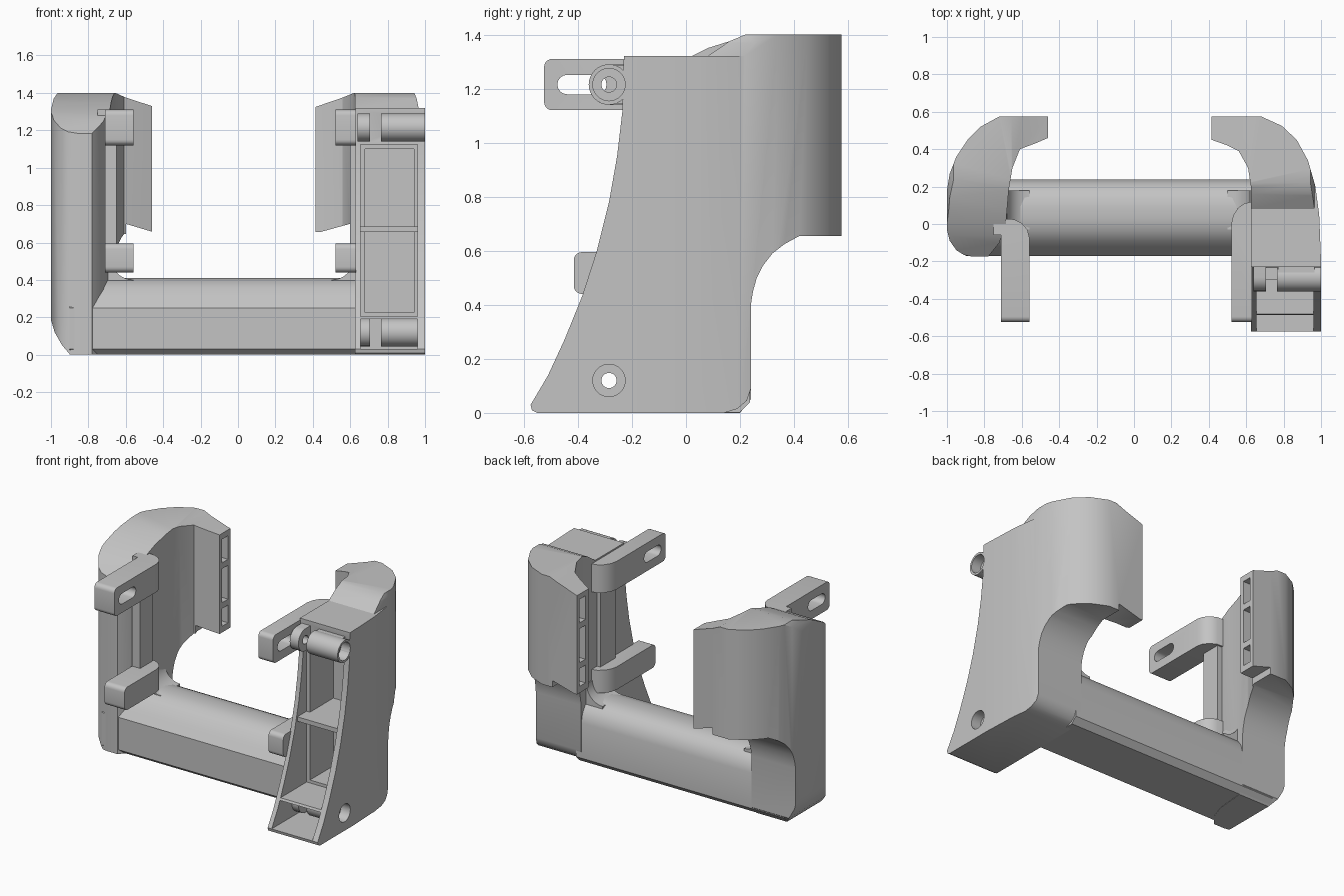
import bpy, bmesh, math

cube = bpy.data.objects.get("Cube")
if cube:
    bpy.data.objects.remove(cube, do_unlink=True)

grey = bpy.data.materials.new("plain grey")
grey.use_nodes = True
grey.diffuse_color = (0.55, 0.55, 0.55, 1)
grey.node_tree.nodes["Principled BSDF"].inputs["Base Color"].default_value = (0.55, 0.55, 0.55, 1)


def prism(name, pts, axis, lo, hi):
    """Extrude a closed profile along one axis."""
    place = {"x": lambda p, d: (d, p[0], p[1]),
             "y": lambda p, d: (p[0], d, p[1]),
             "z": lambda p, d: (p[0], p[1], d)}[axis]
    bm = bmesh.new()
    a = [bm.verts.new(place(p, lo)) for p in pts]
    b = [bm.verts.new(place(p, hi)) for p in pts]
    bm.faces.new(a)
    bm.faces.new(b)
    for i in range(len(pts)):
        j = (i + 1) % len(pts)
        bm.faces.new((a[i], a[j], b[j], b[i]))
    bmesh.ops.recalc_face_normals(bm, faces=bm.faces)
    mesh = bpy.data.meshes.new(name)
    bm.to_mesh(mesh)
    bm.free()
    mesh.materials.append(grey)
    obj = bpy.data.objects.new(name, mesh)
    bpy.context.scene.collection.objects.link(obj)
    return obj


def box(name, x, y, z):
    return prism(name, [(x[0], y[0]), (x[1], y[0]), (x[1], y[1]), (x[0], y[1])], "z", *z)


def arc(cx, cy, r, start, end, n=8):
    angles = [math.radians(start + (end - start) * i / n) for i in range(n + 1)]
    return [(cx + r * math.cos(t), cy + r * math.sin(t)) for t in angles]


def circle(cx, cy, r, n=32):
    return arc(cx, cy, r, 0, 360 * (n - 1) / n, n - 1)


def rounded(y0, y1, z0, z1, r):
    return (arc(y1 - r, z1 - r, r, 0, 90, 5) + arc(y0 + r, z1 - r, r, 90, 180, 5)
            + arc(y0 + r, z0 + r, r, 180, 270, 5) + arc(y1 - r, z0 + r, r, 270, 360, 5))


def combine(obj, tool, operation="DIFFERENCE"):
    """Bake a boolean and discard the tool."""
    mod = obj.modifiers.new("combine", "BOOLEAN")
    mod.operation, mod.object, mod.solver = operation, tool, "EXACT"
    bpy.context.view_layer.update()
    graph = bpy.context.evaluated_depsgraph_get()
    mesh = bpy.data.meshes.new_from_object(obj.evaluated_get(graph))
    obj.modifiers.clear()
    obj.data = mesh
    bpy.data.objects.remove(tool, do_unlink=True)


parts = []

# Underside of both hooks, seen from the side
under_hook = [(0.24, 0.4), (0.248, 0.45), (0.262, 0.5), (0.285, 0.545), (0.32, 0.59),
              (0.365, 0.625), (0.42, 0.655), (0.6, 0.655)]

# Plain arm with its hook
left_arm = prism("left_arm", [
    (-0.46, 0.575), (-0.72, 0.575), (-0.82, 0.52), (-0.89, 0.45), (-0.95, 0.36), (-0.985, 0.27),
    (-1, 0.18), (-1, -0.03), (-0.985, -0.09), (-0.95, -0.14), (-0.91, -0.165), (-0.86, -0.175),
    (-0.78, -0.175), (-0.72, -0.1), (-0.685, 0), (-0.67, 0.18), (-0.65, 0.3), (-0.61, 0.4),
    (-0.53, 0.43), (-0.46, 0.46)], "z", -0.1, 1.5)
combine(left_arm, prism("side_shape", [(-0.3, 0), (0.2, 0), (0.24, 0.05)] + under_hook + [
    (0.6, 1.4), (0.24, 1.4), (0.08, 1.35), (-0.06, 1.28), (-0.3, 1.08)], "x", -1.2, 0), "INTERSECT")
combine(left_arm, prism("front_shape", [
    (-0.88, -0.02), (-0.6, -0.02), (-0.6, 0.7), (-0.4, 0.64), (-0.4, 1.31), (-0.6, 1.375),
    (-0.7, 1.42), (-0.95, 1.42), (-0.985, 1.37), (-1.01, 1.27), (-1.01, 0.22), (-0.98, 0.12),
    (-0.94, 0.05)], "y", -0.8, 0.8), "INTERSECT")

# Box arm with its hook
right_arm = prism("right_arm", [
    (0.625, -0.7), (1, -0.7), (1, -0.2), (0.99, 0.05), (0.97, 0.2), (0.93, 0.34), (0.87, 0.45),
    (0.79, 0.525), (0.68, 0.575), (0.415, 0.575), (0.415, 0.45), (0.5, 0.42), (0.56, 0.39),
    (0.61, 0.3), (0.625, 0.2)], "z", -0.1, 1.5)
combine(right_arm, prism("side_shape", [
    (-0.575, 0.03), (-0.57, 0.01), (-0.55, 0), (0.14, 0), (0.19, 0.015), (0.225, 0.045),
    (0.24, 0.09)] + under_hook + [
    (0.6, 1.4), (0.22, 1.4), (0.16, 1.375), (0.08, 1.32), (-0.23, 1.32), (-0.235, 1.12),
    (-0.255, 0.95), (-0.285, 0.78), (-0.33, 0.6), (-0.385, 0.43), (-0.45, 0.27),
    (-0.51, 0.14)], "x", 0, 1.2), "INTERSECT")
combine(right_arm, prism("front_shape", [
    (0.6, -0.05), (1.1, -0.05), (1.1, 1.32), (0.965, 1.32), (0.955, 1.37), (0.935, 1.42),
    (0.67, 1.42), (0.56, 1.375), (0.4, 1.32), (0.4, 0.645), (0.6, 0.7)], "y", -0.8, 0.8), "INTERSECT")

# Open front of the box arm: shallow recesses, then the deep pocket
for z in ((0.03, 0.19), (0.205, 1.125)):
    combine(right_arm, box("recess", (0.655, 0.96), (-0.8, -0.2), z))
for z in ((0.225, 0.655), (0.685, 1.1)):
    combine(right_arm, box("pocket", (0.68, 0.94), (-0.5, 0.05), z))
parts.append(box("middle_rib", (0.65, 0.965), (-0.3, -0.15), (0.655, 0.685)))

# Hinge bosses with matching lugs and counterbored holes
hinge_y = -0.285
for level, z in (("lower", 0.12), ("upper", 1.215)):
    end = 0.97 if level == "lower" else 0.999
    boss = prism(level + "_boss", circle(hinge_y, z, 0.075), "x", 0.765, end)
    lug = prism(level + "_lug", [(-0.15, z - 0.075)] + [(-0.15, z + 0.075)]
                + arc(hinge_y, z, 0.075, 90, 270, 12), "x", 0.64, 0.705)
    web = box(level + "_boss_web", (0.77, 0.965), (hinge_y, -0.15), (z - 0.07, z + 0.07))
    for obj in (boss, lug, web, right_arm):
        combine(obj, prism("bore", circle(hinge_y, z, 0.028), "x", 0.4, 1.2))
        if obj is not lug:
            combine(obj, prism("counterbore", circle(hinge_y, z, 0.06), "x", 0.93, 1.2))
    parts += [boss, lug, web]

# Three pockets in each hook tip
for arm, x in ((left_arm, (-0.62, -0.4)), (right_arm, (0.35, 0.58))):
    for z in ((0.7, 0.82), (0.86, 1.09), (1.13, 1.29)):
        combine(arm, box("tip_pocket", x, (0.485, 0.55), z))
parts += [left_arm, right_arm]

# Cross bar
parts.append(prism("cross_bar", [
    (-0.172, 0.03), (-0.14, 0.002), (0.2, 0.002), (0.237, 0.04), (0.237, 0.28), (0.22, 0.335),
    (0.185, 0.38), (0.14, 0.403), (0.09, 0.41), (0.02, 0.41), (-0.04, 0.395), (-0.09, 0.36),
    (-0.13, 0.31), (-0.172, 0.25)], "x", -0.9, 0.66))

# Fillets where the bar meets the arms
for side, s, wall in (("left", -1, 0.68), ("right", 1, 0.62)):
    curve = arc(s * (wall - 0.12), 0.52, 0.12, 270, 270 + s * 90, 8)
    parts.append(prism(side + "_fillet", [(s * (wall - 0.12), 0.33), ] + curve
                       + [(s * (wall + 0.06), 0.52), (s * (wall + 0.06), 0.33)], "y", -0.03, 0.18))

# Finger clips on each arm
clips = {
    "left": [(-0.56, -0.6), (-0.56, -0.07), (-0.57, -0.03), (-0.6, 0.005), (-0.64, 0.025),
             (-0.75, 0.03), (-0.75, -0.06), (-0.71, -0.06), (-0.71, -0.6)],
    "right": [(0.52, -0.6), (0.52, 0), (0.53, 0.045), (0.555, 0.085), (0.59, 0.11),
              (0.635, 0.12), (0.66, 0.12), (0.66, -0.15), (0.63, -0.2), (0.63, -0.6)],
}
for side, plan in clips.items():
    for level, front, low, high in (("upper", -0.525, 1.12, 1.31), ("lower", -0.415, 0.44, 0.595)):
        finger = prism(f"{side}_{level}_finger", plan, "z", low - 0.1, high + 0.1)
        combine(finger, prism("finger_shape", rounded(front, 0.3, low, high, 0.03),
                              "x", -1.2, 1.2), "INTERSECT")
        if level == "upper":
            slot = arc(-0.33, 1.215, 0.036, -90, 90) + arc(-0.44, 1.215, 0.036, 90, 270)
            combine(finger, prism("slot", slot, "x", -1.2, 1.2))
        parts.append(finger)
parts.append(box("left_spine", (-0.71, -0.65), (-0.12, 0.015), (0.5, 1.2)))
parts.append(box("right_spine", (0.6, 0.65), (-0.1, 0.06), (0.5, 1.2)))

# Smooth the curved walls and keep hard edges
bpy.ops.object.select_all(action="DESELECT")
for obj in parts:
    obj.select_set(True)
bpy.context.view_layer.objects.active = parts[0]
bpy.ops.object.shade_smooth_by_angle(angle=math.radians(32))
